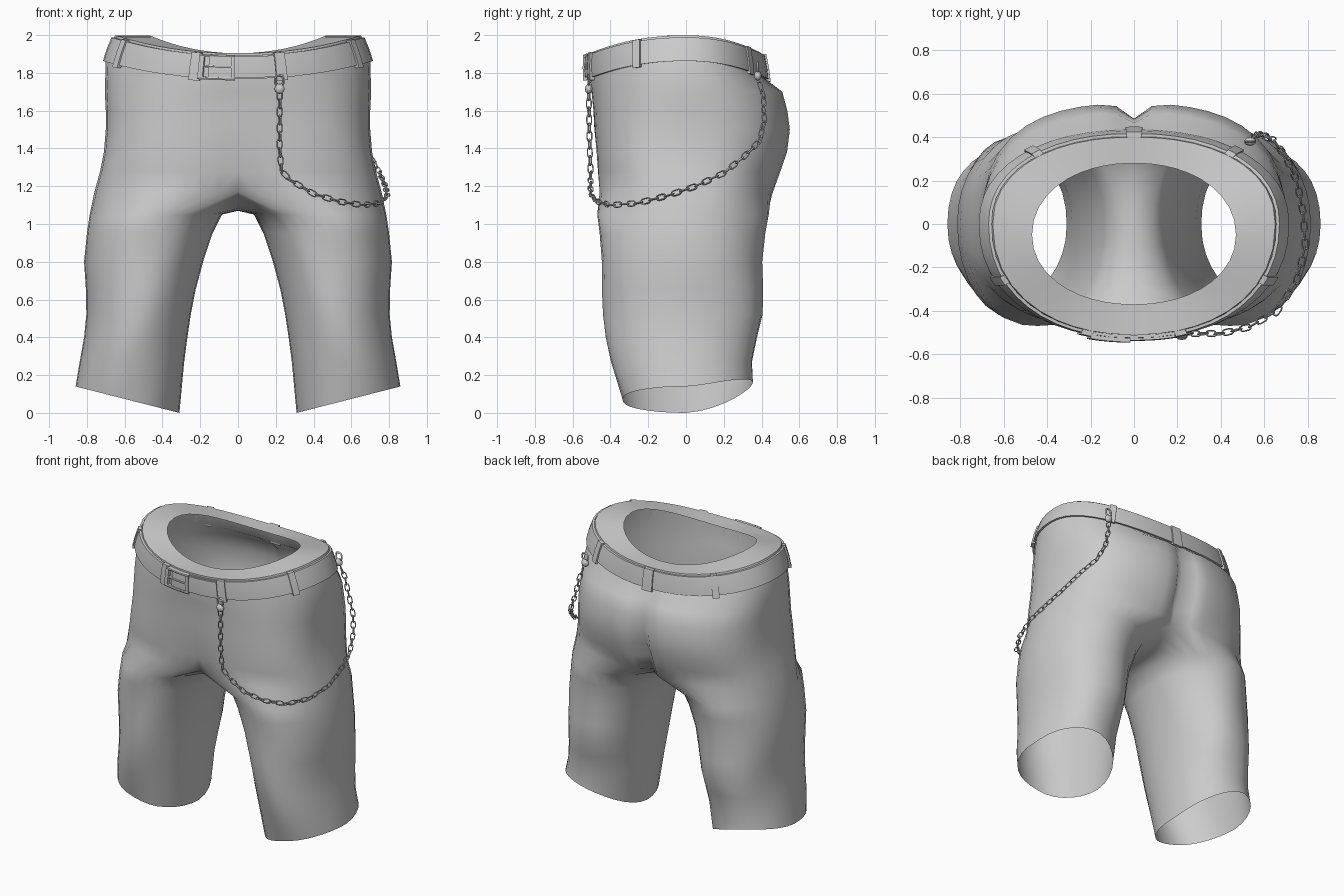
import bpy, bmesh, math
from mathutils import Vector

if "Cube" in bpy.data.objects:
    bpy.data.objects.remove(bpy.data.objects["Cube"])

K, M = 23, 9          # points on outer arc / inner leg arc


def sp(v, e=2.3):
    return math.copysign(abs(v) ** (2 / e), v)


def make(name, verts, faces, angle=35):
    me = bpy.data.meshes.new(name)
    me.from_pydata([tuple(v) for v in verts], [], faces)
    bm = bmesh.new()
    bm.from_mesh(me)
    bmesh.ops.recalc_face_normals(bm, faces=bm.faces)
    bm.to_mesh(me)
    bm.free()
    ob = bpy.data.objects.new(name, me)
    bpy.context.collection.objects.link(ob)
    bpy.ops.object.select_all(action='DESELECT')
    ob.select_set(True)
    bpy.context.view_layer.objects.active = ob
    bpy.ops.object.shade_smooth_by_angle(angle=math.radians(angle))
    return ob


# Waist surface: a = angle round the body, t = 0 top to 1 bottom of the belt
def waist(a, t, off=0.0):
    c, s = math.cos(a), math.sin(a)
    y = (0.402 + 0.02 * t + off) if s > 0 else (0.51 + off)
    z = 1.905 + 0.095 * c * c - 0.012 - 0.125 * t
    return Vector(((0.655 + 0.045 * t + off) * sp(c, 2.2), y * sp(s, 2.2), z))


# ---- Shorts: half body lofted from rings, then mirrored
def arc_angle(i):            # points crowd towards the front and back centre lines
    u = 2 * i / (K - 1) - 1
    return math.pi / 2 * math.copysign(1 - (1 - abs(u)) ** 1.35, u)


def torso_ring(z, xo, yf, yb, df, db, ef=2.9, eb=2.6):
    pts = []
    for i in range(K):
        a = arc_angle(i)
        e = eb if a > 0 else ef
        x = 0 if i in (0, K - 1) else xo * sp(math.cos(a), e)
        y = (yb if a > 0 else yf) * sp(abs(math.sin(a)), e)
        y += df * math.exp(-(x / 0.18) ** 2) if a < 0 else -db * math.exp(-(x / 0.06) ** 2)
        pts.append(Vector((x, y, z)))
    return pts


def leg_ring(z, xi, xo, yf, yb, hem=False):
    pts, cx, rx, lim = [], (xi + xo) / 2, (xo - xi) / 2, math.radians(122)
    for i in range(K + M):
        if i < K:
            a = lim * (2 * i / (K - 1) - 1)
        else:
            a = lim + (2 * math.pi - 2 * lim) * (i - K + 1) / (M + 1)
        c, s = math.cos(a), math.sin(a)
        e = 2.1
        f = 1 + 0.012 * math.sin(5 * a + 7 * z) * s * s
        x = cx + rx * sp(c, e) * f
        y = (yb if s > 0 else -yf) * sp(s, e) * f
        h = z
        if hem:
            h = max(0, 0.14 * (x - 0.31) / 0.55 + 0.09 * max(0, y / 0.35) ** 1.5)
        pts.append(Vector((x, y, h)))
    return pts


hole, rim, under = [], [], []
for i in range(K):
    a = arc_angle(i)
    p = waist(a, -0.09)
    y = -0.05 + (0.33 if a > 0 else 0.32) * sp(math.sin(a), 2.1)
    hole.append(Vector((0.47 * sp(math.cos(a), 2.1), y, p.z)))
    rim.append(p)
    under.append(waist(a, 1.0))
for ring in (hole, rim, under):
    ring[0].x = ring[-1].x = 0
torso = [hole, rim, under,
         torso_ring(1.70, 0.705, -0.50, 0.515, 0.0, 0.05, 2.4, 2.4),
         torso_ring(1.60, 0.70, -0.49, 0.542, 0.0, 0.06, 2.6, 2.5),
         torso_ring(1.50, 0.70, -0.485, 0.555, 0.0, 0.07, 2.75),
         torso_ring(1.38, 0.71, -0.48, 0.54, 0.01, 0.09),
         torso_ring(1.28, 0.73, -0.478, 0.505, 0.025, 0.10, 2.8),
         torso_ring(1.17, 0.76, -0.475, 0.465, 0.05, 0.09, 2.6)]
legs = [leg_ring(*r) for r in (
    (1.05, 0.085, 0.785, -0.472, 0.435), (0.95, 0.135, 0.80, -0.462, 0.415),
    (0.80, 0.185, 0.815, -0.45, 0.40), (0.65, 0.225, 0.805, -0.445, 0.41),
    (0.52, 0.25, 0.803, -0.435, 0.41), (0.40, 0.268, 0.815, -0.42, 0.38),
    (0.27, 0.285, 0.838, -0.395, 0.35))]
legs.append(leg_ring(0, 0.31, 0.86, -0.34, 0.35, True))

verts, faces = [], []
for r in torso:
    verts += r
for j in range(len(torso) - 1):
    for i in range(K - 1):
        b = j * K + i
        faces.append((b, b + 1, b + K + 1, b + K))
# crotch seam runs under the body from back centre to front centre
start = (len(torso) - 1) * K
y1, y0, zc = torso[-1][-1].y, torso[-1][0].y, torso[-1][0].z
for i in range(M):
    y = y1 + (y0 - y1) * (i + 1) / (M + 1)
    verts.append(Vector((0, y, 1.07 + (zc - 1.07) * abs(y / y1) ** 3)))
N = K + M
for r in legs:
    verts += r
for j in range(len(legs)):
    b = start + j * N
    for i in range(N):
        k = (i + 1) % N
        faces.append((b + i, b + k, b + N + k, b + N + i))
shorts = make("shorts", verts, faces, 60)
mir = shorts.modifiers.new("mirror", 'MIRROR')
mir.use_clip = True
mir.merge_threshold = 0.002


# ---- Curved solid patch lying on the waist: belt, loops, buckle bars
def patch(name, a0, a1, t0, t1, o0, o1, n=2):
    v, f = [], []
    for i in range(n + 1):
        a = a0 + (a1 - a0) * i / n
        v += [waist(a, t0, o0), waist(a, t0, o1), waist(a, (t0 + t1) / 2, o1 + 0.003),
              waist(a, t1, o1), waist(a, t1, o0)]
    for i in range(n):
        for k in range(5):
            m = (k + 1) % 5
            f.append((5 * i + k, 5 * i + m, 5 * i + 5 + m, 5 * i + 5 + k))
    f += [tuple(range(5)), tuple(range(5 * n, 5 * n + 5))]
    return make(name, v, f)


def front(x):
    return -math.acos(math.copysign(abs(x / 0.68) ** 1.1, x))


patch("belt", -math.pi / 2, 1.5 * math.pi, 0, 1, 0.001, 0.015, 48)
patch("belt_tip", front(-0.15), front(0.19), 0.05, 0.95, 0.015, 0.026, 8)
for i, (x0, x1, t0, t1) in enumerate(((-0.20, -0.175, -0.02, 1.06), (-0.035, -0.015, -0.02, 1.06),
                                      (-0.20, -0.015, -0.02, 0.08), (-0.20, -0.015, 0.94, 1.06),
                                      (-0.19, -0.02, 0.46, 0.54))):
    patch("buckle_prong" if i == 4 else "buckle_bar", front(x0), front(x1), t0, t1, 0.015, 0.034, 4)
for a in (front(0.22), front(-0.22), front(0.61), front(-0.61),
          math.radians(50), math.radians(130), math.radians(90)):
    patch("belt_loop", a - 0.04, a + 0.04, -0.06, 1.12, 0.0, 0.024)


# ---- Wallet chain: alternating links along a path
def add_link(v, f, c, d, side, a=0.026, b=0.014, r=0.0045, n=10):
    nrm, base = d.cross(side).normalized(), len(v)
    for i in range(n):
        t = 2 * math.pi * i / n
        e = d * sp(math.cos(t), 3) * a + side * sp(math.sin(t), 3) * b
        o = e.normalized() * r
        v += [c + e + o, c + e + nrm * r, c + e - o, c + e - nrm * r]
    for i in range(n):
        for k in range(4):
            m, j = (k + 1) % 4, (i + 1) % n
            f.append((base + 4 * i + k, base + 4 * i + m, base + 4 * j + m, base + 4 * j + k))


path = [Vector(p) for p in (
    (.22, -.515, 1.68), (.22, -.51, 1.4), (.23, -.505, 1.28), (.28, -.505, 1.23), (.40, -.505, 1.16),
    (.53, -.475, 1.12), (.66, -.40, 1.10), (.75, -.26, 1.11), (.79, -.1, 1.15), (.78, .05, 1.20),
    (.75, .2, 1.27), (.70, .31, 1.36), (.64, .39, 1.44), (.59, .415, 1.55), (.56, .41, 1.68),
    (.54, .385, 1.76))]
v, f, step, dist, count = [], [], 0.043, 0.0, 0
for p, q in zip(path, path[1:]):
    d, length = (q - p).normalized(), (q - p).length
    while dist < length:
        side = d.cross(Vector((p.x, p.y, 0)).normalized()).normalized()
        if count % 2:
            side = d.cross(side).normalized()
        add_link(v, f, p + d * dist, d, side)
        count += 1
        dist += step
    dist -= length
make("chain", v, f)

# ---- Clasps joining the chain to the belt loops
for p in (Vector((.22, -.515, 1.715)), Vector((.535, .38, 1.785))):
    bpy.ops.mesh.primitive_uv_sphere_add(segments=10, ring_count=6, radius=1, location=p)
    ob = bpy.context.object
    ob.name = "clasp"
    ob.scale = (0.028, 0.02, 0.026)
    bpy.ops.object.shade_smooth_by_angle(angle=math.radians(40))
    v, f = [], []
    add_link(v, f, p + Vector((0, 0, 0.045)), Vector((0, 0, 1)), Vector((1, 0, 0)), 0.026, 0.022, 0.007)
    make("clasp_ring", v, f)
